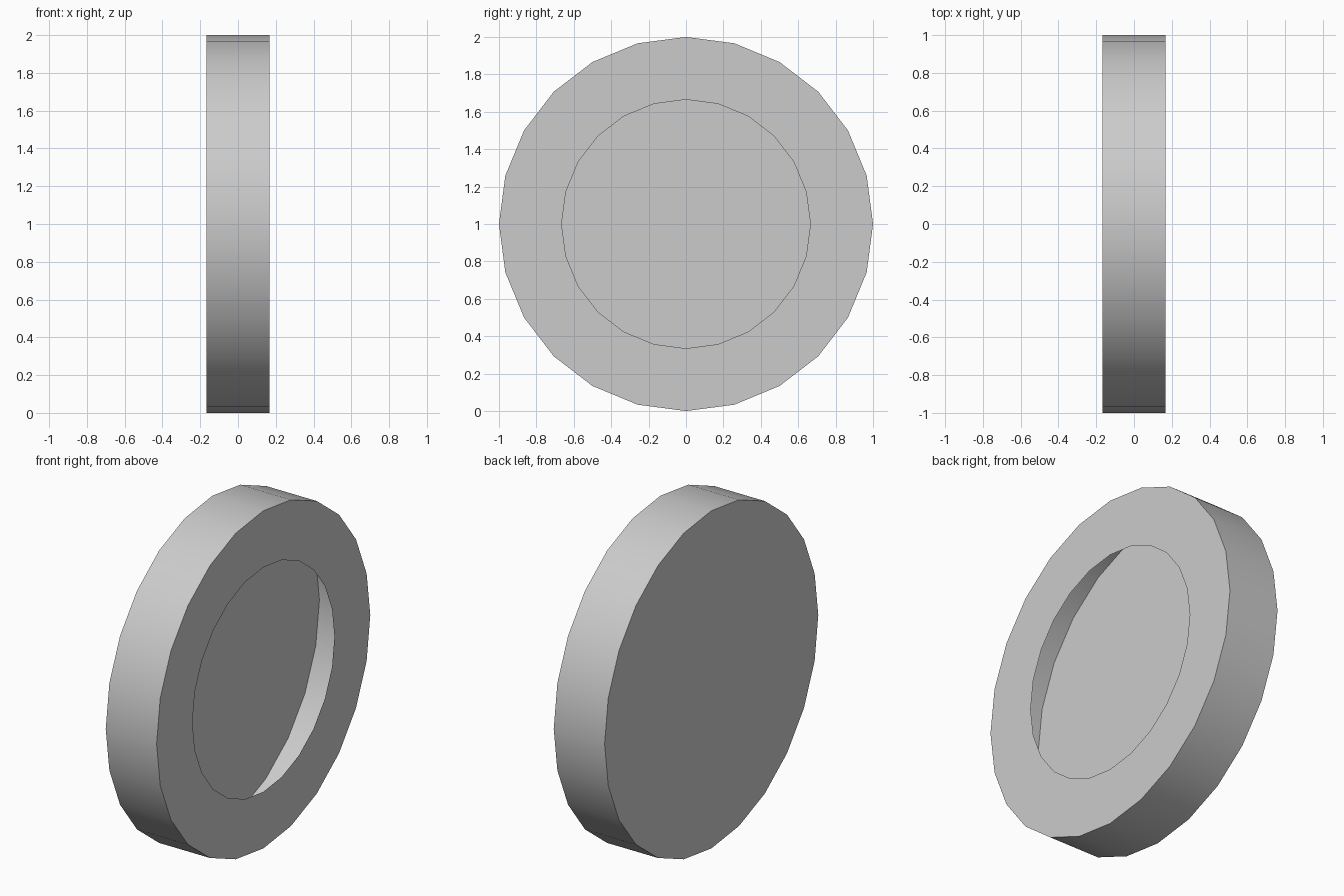
import bpy, bmesh, math

if "Cube" in bpy.data.objects:
    bpy.data.objects.remove(bpy.data.objects["Cube"])

SIDES = 24
CENTRE_Z = 1.0
HALF_WIDTH = 1 / 6
# (x, radius): back rim, front rim, edge of the front opening
PROFILE = [(-HALF_WIDTH, 1.0), (HALF_WIDTH, 1.0), (HALF_WIDTH, 0.665)]


def ring(bm, x, radius):
    """Polygon ring of vertices around the x axis."""
    verts = []
    for i in range(SIDES):
        a = 2 * math.pi * i / SIDES
        verts.append(bm.verts.new((x, radius * math.cos(a), CENTRE_Z + radius * math.sin(a))))
    return verts


bm = bmesh.new()
rings = [ring(bm, x, r) for x, r in PROFILE]

# Rim wall and front flange: thin hollow shell
for a, b in zip(rings, rings[1:]):
    for i in range(SIDES):
        j = (i + 1) % SIDES
        bm.faces.new((a[i], a[j], b[j], b[i]))

# Closed back, also seen through the front opening
bm.faces.new(rings[0][::-1])

mesh = bpy.data.meshes.new("hollow_disc")
bm.to_mesh(mesh)
bm.free()
disc = bpy.data.objects.new("hollow_disc", mesh)
bpy.context.collection.objects.link(disc)

# Smooth rim with crisp edges
bpy.context.view_layer.objects.active = disc
disc.select_set(True)
bpy.ops.object.shade_smooth_by_angle(angle=math.radians(30))
